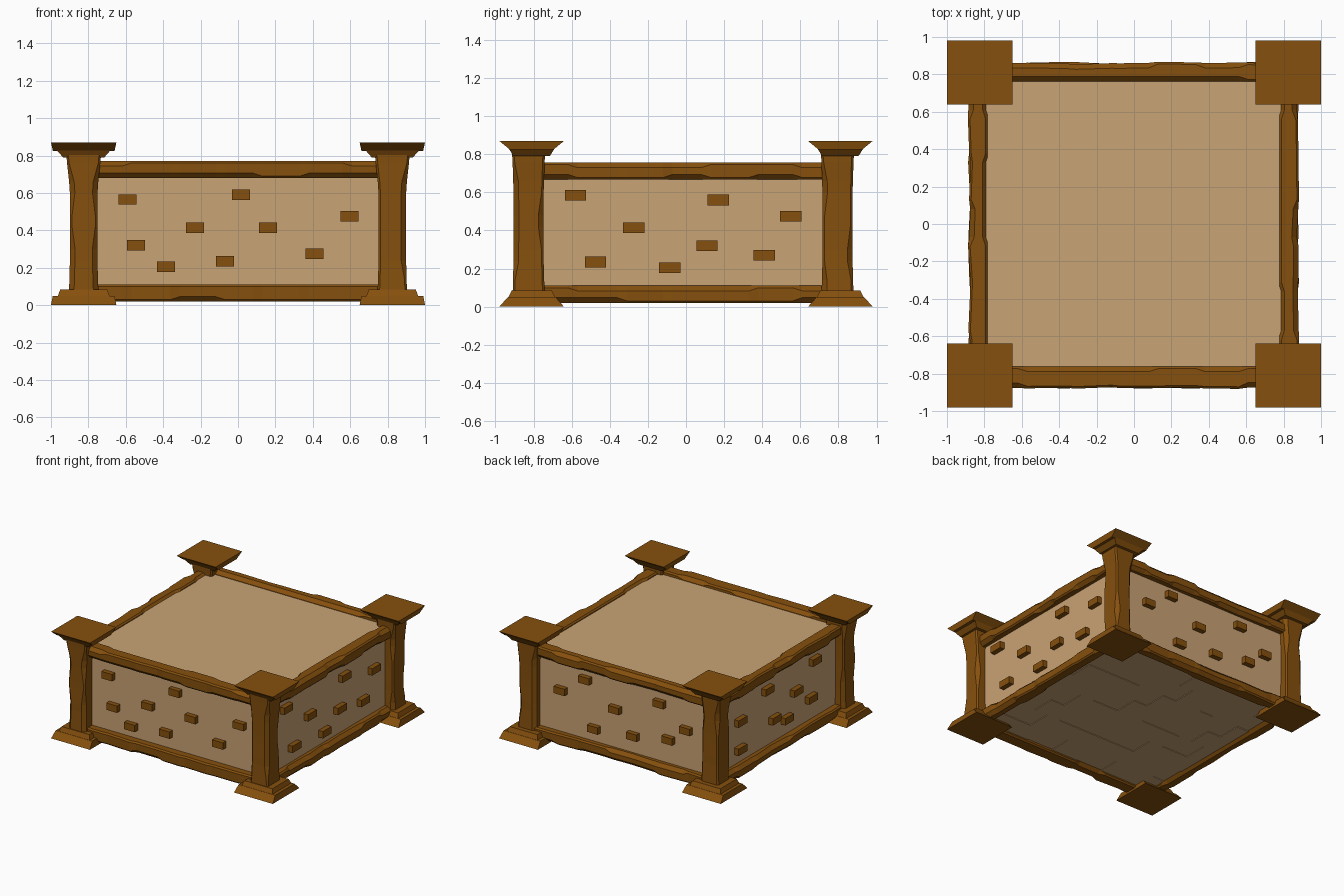
import bpy, bmesh, random
from mathutils import Vector

if "Cube" in bpy.data.objects:
    bpy.data.objects.remove(bpy.data.objects["Cube"])

random.seed(7)


def material(name, rgb):
    m = bpy.data.materials.new(name)
    m.diffuse_color = (*rgb, 1)
    m.use_nodes = True
    m.node_tree.nodes["Principled BSDF"].inputs["Base Color"].default_value = m.diffuse_color
    return m


WOOD = material("brown wood", (0.238, 0.080, 0.004))
PLASTER = material("tan plaster", (0.584, 0.366, 0.178))


def finish(name, bm, mat):
    bmesh.ops.recalc_face_normals(bm, faces=bm.faces)
    me = bpy.data.meshes.new(name)
    bm.to_mesh(me)
    bm.free()
    me.materials.append(mat)
    ob = bpy.data.objects.new(name, me)
    bpy.context.collection.objects.link(ob)
    return ob


def add_box(bm, lo, hi):
    r = bmesh.ops.create_cube(bm, size=1)
    for v in r["verts"]:
        v.co = Vector([l + (c + 0.5) * (h - l) for l, h, c in zip(lo, hi, v.co)])


def chipped_beam(name, axis, stations):
    """Loft of bevelled rectangles; stations = (t, centre a, centre b, half a, half b)."""
    bm = bmesh.new()
    rings = []
    chip = [random.random() < 0.4 for _ in range(4)]
    for i, (t, ca, cb, ha, hb) in enumerate(stations):
        if i % 2 == 0:
            chip = [random.random() < 0.4 for _ in range(4)]
        ring = []
        for k, (sa, sb) in enumerate(((1, 1), (-1, 1), (-1, -1), (1, -1))):
            c = 0.027 if chip[k] else 0.011
            pair = [(sa * ha, sb * (hb - c)), (sa * (ha - c), sb * hb)]
            if sa * sb < 0:
                pair.reverse()
            for a, b in pair:
                co = [ca + a, cb + b]
                co.insert(axis, t)
                ring.append(bm.verts.new(co))
        rings.append(ring)
    for r0, r1 in zip(rings, rings[1:]):
        for k in range(8):
            n = (k + 1) % 8
            bm.faces.new((r0[k], r0[n], r1[n], r1[k]))
    bm.faces.new(rings[0])
    bm.faces.new(rings[-1])
    return finish(name, bm, WOOD)


# Plaster body
bm = bmesh.new()
add_box(bm, (-0.825, -0.81, 0.045), (0.825, 0.81, 0.74))
finish("plaster_body", bm, PLASTER)

# Underside with slightly stepped staggered slabs
bm = bmesh.new()
for j in range(8):
    for i in range(7):
        x0 = -0.80 + i * 0.24 - (0.12 if j % 2 else 0)
        y0 = -0.78 + j * 0.195
        if random.random() < 0.5:
            add_box(bm, (max(x0, -0.8), y0, 0.040), (min(x0 + 0.24, 0.8), y0 + 0.195, 0.046))
finish("floor_slabs", bm, PLASTER)

# Chipped rails: top and bottom on every side
TS = [-0.80, -0.62, -0.57, -0.36, -0.31, -0.12, -0.07, 0.08, 0.13, 0.33, 0.38, 0.56, 0.61, 0.80]


def rail(name, axis, centre, half, z, hz):
    out = 1 if centre > 0 else -1
    st = []
    for t in TS:
        b = random.uniform(0, 0.007)     # hand-hewn outward bulge
        st.append((t, centre + out * b, z, half + b, hz))
    chipped_beam(name, axis, st)


for level, zf, zs in (("top", 0.725, 0.712), ("bottom", 0.065, 0.065)):
    rail(f"front_{level}_rail", 0, -0.815, 0.053, zf, 0.046)
    rail(f"back_{level}_rail", 0, 0.808, 0.046, zf, 0.046)
    rail(f"left_{level}_rail", 1, -0.828, 0.046, zs, 0.045)
    rail(f"right_{level}_rail", 1, 0.823, 0.046, zs, 0.045)


# Corner posts: shaft, stepped base and flared cap
def tiers(name, cx, cy, levels):
    bm = bmesh.new()
    for z0, x0, y0, z1, x1, y1 in levels:
        lo = [bm.verts.new((cx + a * x0, cy + b * y0, z0)) for a, b in ((-1, -1), (1, -1), (1, 1), (-1, 1))]
        hi = [bm.verts.new((cx + a * x1, cy + b * y1, z1)) for a, b in ((-1, -1), (1, -1), (1, 1), (-1, 1))]
        bm.faces.new(lo)
        bm.faces.new(hi)
        for k in range(4):
            n = (k + 1) % 4
            bm.faces.new((lo[k], lo[n], hi[n], hi[k]))
    finish(name, bm, WOOD)


SHAFT = [(0.05, 0.080, 0.084), (0.14, 0.076, 0.082), (0.24, 0.074, 0.079), (0.30, 0.073, 0.079),
         (0.42, 0.073, 0.078), (0.48, 0.073, 0.078), (0.60, 0.074, 0.079), (0.66, 0.078, 0.081),
         (0.76, 0.089, 0.084), (0.82, 0.094, 0.088)]
for sx, xn in ((-1, "left"), (1, "right")):
    for sy, yn in ((-1, "front"), (1, "back")):
        cx, cy = sx * 0.825, sy * 0.81
        py = -0.826 if sy < 0 else 0.795
        chipped_beam(f"{yn}_{xn}_post", 2, [(z, cx, py, a, b) for z, a, b in SHAFT])
        tiers(f"{yn}_{xn}_base", cx, cy, [(0.0, 0.175, 0.17, 0.05, 0.165, 0.125),
                                          (0.045, 0.14, 0.125, 0.085, 0.125, 0.105)])
        tiers(f"{yn}_{xn}_cap", cx, cy, [(0.825, 0.165, 0.115, 0.87, 0.175, 0.17),
                                         (0.79, 0.11, 0.095, 0.83, 0.145, 0.12)])

# Exposed bricks on each wall: (position along wall seen from outside, height)
BRICKS = {
    "front": [(-0.59, 0.565), (0.015, 0.59), (0.595, 0.475), (-0.23, 0.415), (0.16, 0.415),
              (-0.545, 0.32), (0.41, 0.275), (-0.07, 0.235), (-0.385, 0.205)],
    "right": [(-0.58, 0.585), (0.17, 0.56), (0.55, 0.475), (-0.275, 0.415), (0.11, 0.32),
              (0.41, 0.27), (-0.475, 0.235), (-0.085, 0.205)],
    "back": [(-0.55, 0.455), (-0.33, 0.60), (-0.25, 0.22), (-0.06, 0.43), (0.10, 0.255),
             (0.34, 0.585), (0.42, 0.31), (0.58, 0.43)],
    "left": [(-0.50, 0.45), (-0.50, 0.22), (-0.15, 0.57), (-0.06, 0.30), (0.10, 0.24),
             (0.22, 0.42), (0.41, 0.29), (0.46, 0.58)],
}
for side, spots in BRICKS.items():
    bm = bmesh.new()
    for u, z in spots:
        w = 0.048 if side in ("front", "back") else 0.056
        if side in ("front", "back"):
            s = -1 if side == "front" else 1
            c = -s * u
            add_box(bm, (c - w, min(s * 0.79, s * 0.85), z - 0.028), (c + w, max(s * 0.79, s * 0.85), z + 0.028))
        else:
            s = 1 if side == "right" else -1
            c = s * u
            add_box(bm, (min(s * 0.80, s * 0.865), c - w, z - 0.028), (max(s * 0.80, s * 0.865), c + w, z + 0.028))
    finish(f"{side}_wall_bricks", bm, WOOD)
